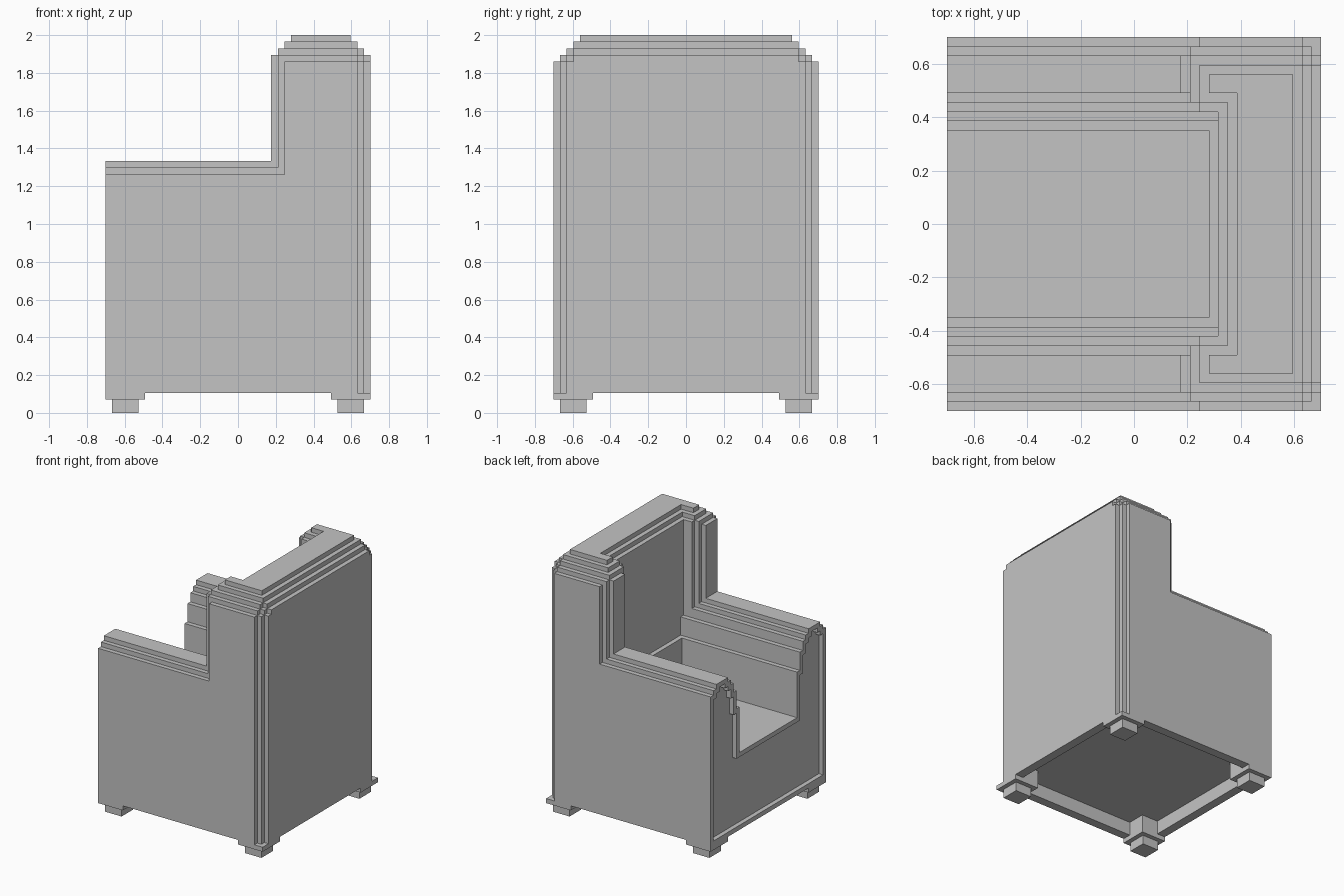
import bpy, bmesh
from mathutils import Vector

cube = bpy.data.objects.get("Cube")
if cube:
    bpy.data.objects.remove(cube, do_unlink=True)

U = 2 / 57  # one stepped block

mat = bpy.data.materials.new("plain grey")
mat.use_nodes = True
grey = (0.55, 0.55, 0.55, 1)
mat.diffuse_color = grey
mat.node_tree.nodes["Principled BSDF"].inputs["Base Color"].default_value = grey


def block(xs, ys, zs):
    """Grid cells of a box, mirrored in y."""
    return {(x, side, z) for x in range(*xs) for y in range(*ys)
            for side in (y, -1 - y) for z in range(*zs)}


def corners(lo, hi, zs):
    """The same block at all four corners."""
    return block((lo, hi), (lo, hi), zs) | block((-hi, -lo), (lo, hi), zs)


def build(name, cells):
    """Skin the cells with outer faces and merge the flat ones."""
    bm = bmesh.new()
    verts = {}

    def vert(p):
        key = tuple(p)
        if key not in verts:
            verts[key] = bm.verts.new([c * U for c in key])
        return verts[key]

    for cell in cells:
        for axis in range(3):
            for sign in (0, 1):
                near = list(cell)
                near[axis] += 2 * sign - 1
                if tuple(near) in cells:
                    continue
                a, b = (axis + 1) % 3, (axis + 2) % 3
                ring = []
                for da, db in ((0, 0), (1, 0), (1, 1), (0, 1)):
                    p = list(cell)
                    p[axis] += sign
                    p[a] += da
                    p[b] += db
                    ring.append(vert(p))
                bm.faces.new(ring if sign else ring[::-1])
    bmesh.ops.dissolve_limit(bm, angle_limit=0.01, verts=bm.verts[:],
                             edges=bm.edges[:], delimit={'NORMAL'})
    bmesh.ops.triangulate(bm, faces=[f for f in bm.faces if len(f.verts) > 4])
    mesh = bpy.data.meshes.new(name)
    bm.to_mesh(mesh)
    bm.free()
    mesh.materials.append(mat)
    obj = bpy.data.objects.new(name, mesh)
    bpy.context.collection.objects.link(obj)
    return obj


# Arm height and wing front for each slice outward from the middle
ARM = [20] * 10 + [30, 34, 36, 37] + [38] * 4 + [37, 36]
WING = [9] * 12 + [7, 6] + [5] * 4 + [6, 7]

body = set()
for y in range(20):
    rear = min(20, 37 - y)
    # Seat and arms
    body |= block((-20, rear), (y, y + 1), (3, ARM[y]))
    # Backrest and wings with rounded, stepped top
    for z in range(ARM[y], min(57, 72 - y)):
        k = max(0, z - 53)
        front = max(WING[y], 5 + k)
        if k >= 2 and y < 13:
            front = max(front, 10)
        if k >= 3 and y < 14:
            front = 11
        back = min(20 - k, rear, 89 - y - z)
        body |= block((front, back), (y, y + 1), (z, z + 1))

# Ledge along the foot of the backrest
body |= block((8, 9), (0, 10), (20, 30))

# Front panel set back inside a thin frame
for y in range(19):
    rim = min(ARM[max(0, y - 1):y + 2]) - 1
    body -= block((-20, -19), (y, y + 1), (4, rim))

# Hollow underside, keeping the corner blocks
body -= block((-18, 18), (0, 18), (3, 6)) - corners(14, 18, (3, 6))

build("armchair_body", body)
build("corner_pads", corners(14, 20, (2, 3)))
build("feet", corners(15, 19, (0, 2)))
